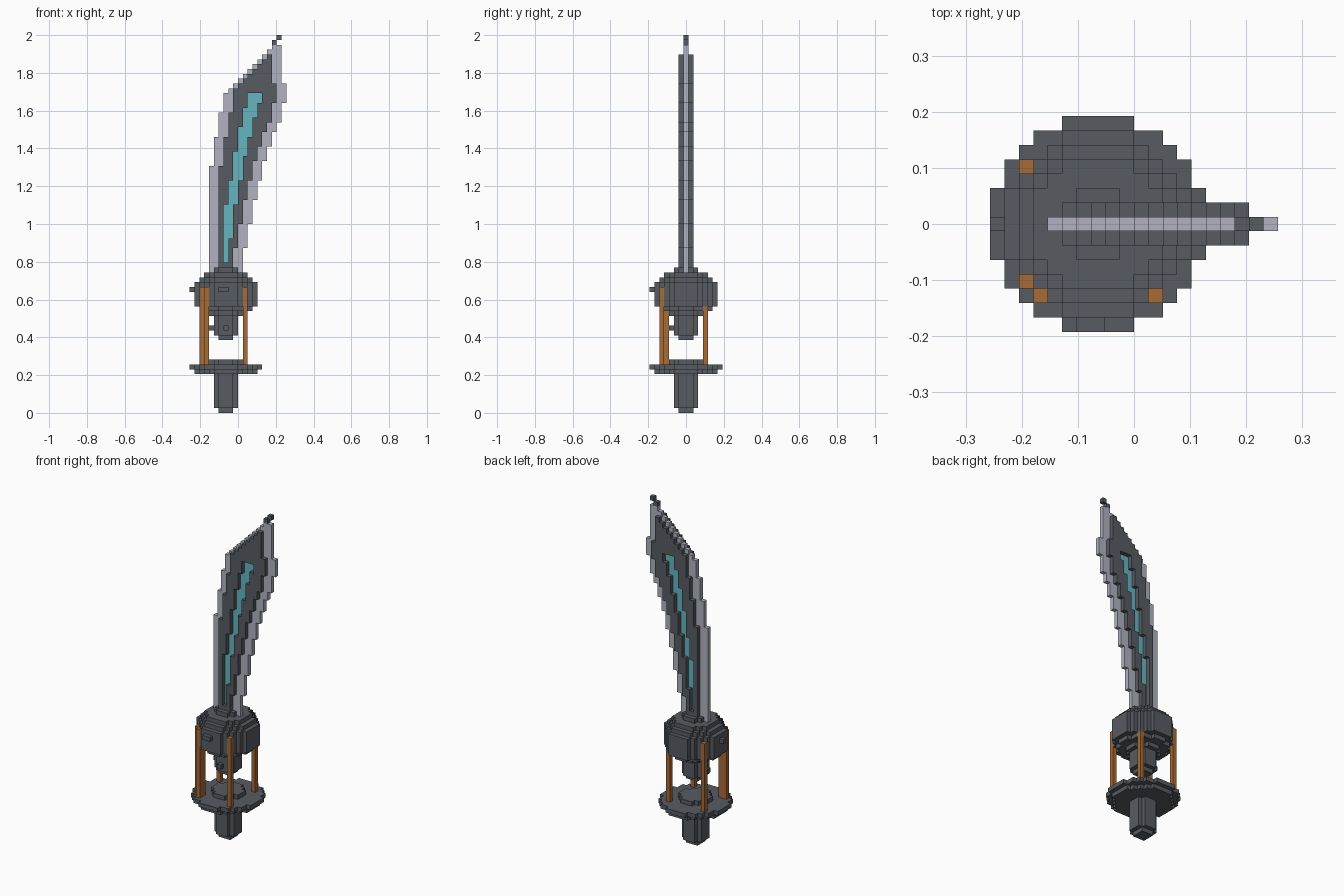
import bpy, bmesh
from mathutils import Vector

if "Cube" in bpy.data.objects:
    bpy.data.objects.remove(bpy.data.objects["Cube"], do_unlink=True)

V = 2 / 78                        # size of one block
HUB = 7                           # column and row of the handle axis
ORIGIN = Vector((-10, -7.5, 0))   # block grid corner, in blocks


def material(name, rgb):
    m = bpy.data.materials.new(name)
    m.use_nodes = True
    m.diffuse_color = (*rgb, 1)
    m.node_tree.nodes["Principled BSDF"].inputs["Base Color"].default_value = (*rgb, 1)
    return m


iron = material("dark_iron", (0.095, 0.105, 0.12))
steel = material("pale_steel", (0.44, 0.45, 0.53))
glow = material("teal_inlay", (0.13, 0.46, 0.53))
wood = material("orange_wood", (0.39, 0.145, 0.035))


def build(name, cells, mat):
    """Skin a set of blocks with only their outer faces."""
    bm = bmesh.new()
    corners = {}

    def corner(p):
        key = tuple(p)
        if key not in corners:
            corners[key] = bm.verts.new((Vector(p) + ORIGIN) * V)
        return corners[key]

    for c in sorted(cells):
        for axis in range(3):
            for side in (0, 1):
                step = [0, 0, 0]
                step[axis] = 1 if side else -1
                if tuple(a + b for a, b in zip(c, step)) in cells:
                    continue
                u, w = (axis + 1) % 3, (axis + 2) % 3
                loop = []
                for du, dw in ((0, 0), (1, 0), (1, 1), (0, 1)):
                    p = list(c)
                    p[axis] += side
                    p[u] += du
                    p[w] += dw
                    loop.append(corner(p))
                bm.faces.new(loop if side else loop[::-1])
    mesh = bpy.data.meshes.new(name)
    bm.to_mesh(mesh)
    bm.free()
    mesh.materials.append(mat)
    ob = bpy.data.objects.new(name, mesh)
    bpy.context.collection.objects.link(ob)
    return ob


def discs(layers):
    """Stack round layers given as (first level, last level, radius squared)."""
    return {(HUB + x, HUB + y, n)
            for first, last, r2 in layers for n in range(first, last + 1)
            for x in range(-7, 8) for y in range(-7, 8) if x * x + y * y <= r2}


def stepped(steps, n):
    """Column of a stair-stepped edge at level n."""
    return [col for start, col in steps if n >= start][-1]


# Handle and round guard
handle = discs([(0, 0, 2), (1, 7, 5)])
guard = discs([(8, 8, 40), (9, 9, 54), (10, 10, 10)])

# Hub: tapering pod below, wide drum, stepped dome above, small studs
hub = discs([(15, 15, 2), (16, 19, 5), (20, 20, 10), (21, 21, 26),
             (22, 26, 40), (27, 27, 29), (28, 28, 20), (29, 29, 5)])
hub |= {(0, 7, 25), (6, 0, 25), (7, 0, 25), (4, 7, 17), (7, 4, 17)}

# Four wooden posts between guard and hub
posts = {"front_right": [(2, 3), (3, 2), (3, 3)], "front_left": [(11, 2)],
         "back_right": [(2, 11)], "back_left": [(11, 11)]}

# Curved blade: stepped edges, dark raised body, recessed inlay
back_edge = [(28, 4), (51, 5), (57, 6), (62, 7)]
front_edge = [(28, 10), (34, 11), (39, 12), (44, 13), (48, 14), (52, 15),
              (55, 16), (58, 17), (60, 18), (64, 19), (68, 18)]
inlay_back = [(31, 7), (43, 8), (48, 9), (54, 10), (59, 11), (63, 12)]
inlay_front = [(31, 7), (36, 8), (43, 9), (48, 10), (53, 11), (57, 12),
               (61, 13), (64, 14)]

edge, body, inlay = set(), set(), set()
for n in range(28, 76):
    slanted = n >= 66
    left = n - 58 if slanted else stepped(back_edge, n)
    right = stepped(front_edge, n)
    body_left = left + (1 if slanted else 2)
    for x in range(left, right + 1):
        if 31 <= n < 66 and stepped(inlay_back, n) <= x <= stepped(inlay_front, n):
            inlay.add((x, HUB, n))
        elif body_left <= x <= right - 2:
            body |= {(x, y, n) for y in (HUB - 1, HUB, HUB + 1)}
        else:
            edge.add((x, HUB, n))

# Dark collar at the blade root and dark tip
body |= discs([(30, 30, 2)])
edge -= body
tip = {(17, HUB, 76), (18, HUB, 77)}

build("handle", handle, iron)
build("guard", guard, iron)
build("hub", hub, iron)
for place, spots in posts.items():
    cells = {(x, y, n) for x, y in spots for n in range(10, 26)}
    build(place + "_post", cells - hub - guard, wood)
build("blade_edge", edge - hub, steel)
build("blade_body", body - hub, iron)
build("blade_inlay", inlay, glow)
build("blade_tip", tip, iron)
